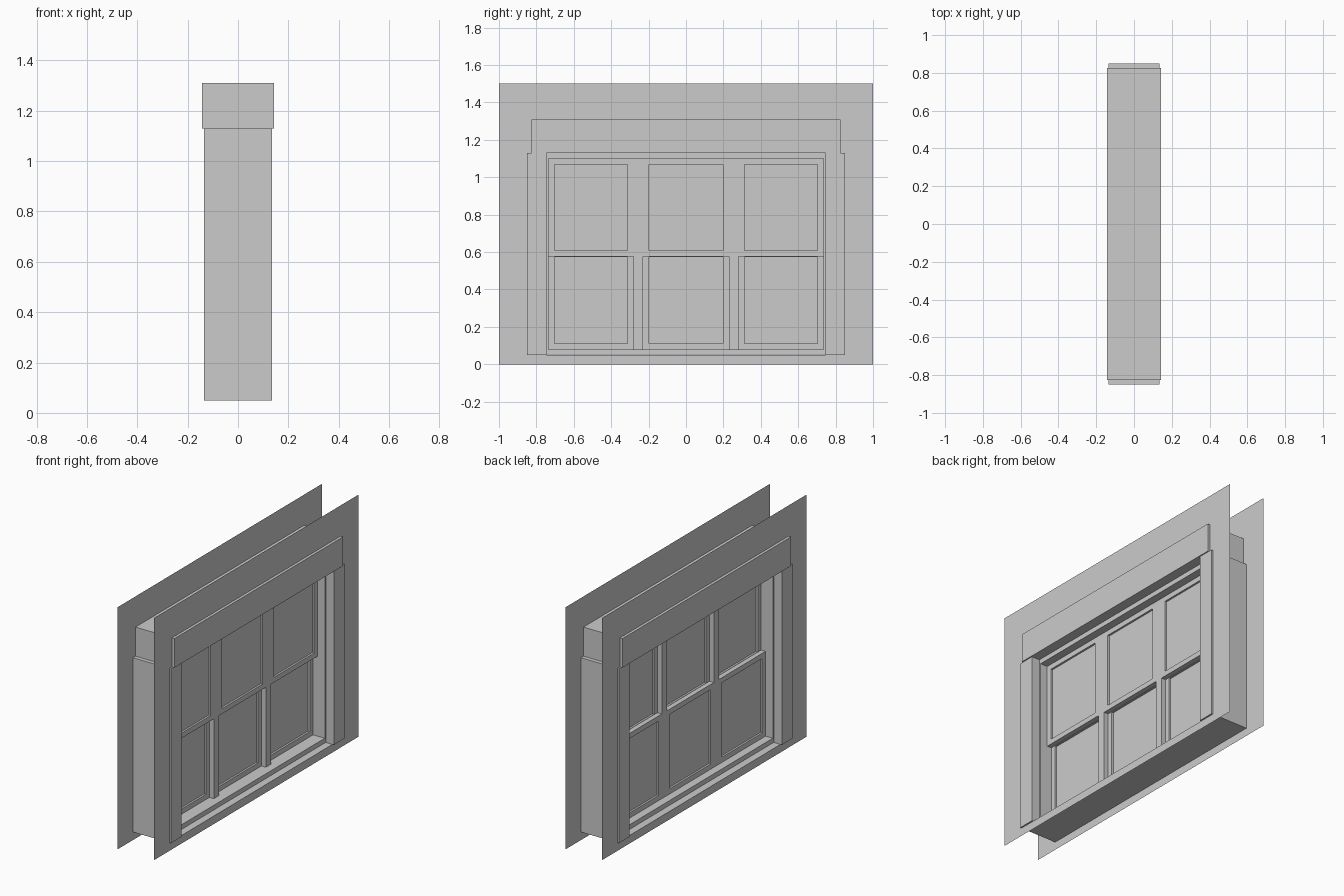
import bpy, bmesh

if "Cube" in bpy.data.objects:
    bpy.data.objects.remove(bpy.data.objects["Cube"])


def add_box(bm, x, y, z):
    """Add an axis-aligned box from (min, max) ranges."""
    v = [bm.verts.new((a, b, c)) for a in x for b in y for c in z]
    for f in ((0, 1, 3, 2), (4, 6, 7, 5), (0, 4, 5, 1),
              (2, 3, 7, 6), (0, 2, 6, 4), (1, 5, 7, 3)):
        bm.faces.new([v[i] for i in f])


def add_ring(bm, x, y, z, w):
    """Add a mitred rectangular frame of width w, depth along x."""
    def loop(px, d):
        return [bm.verts.new((px, a, b)) for a, b in (
            (y[0] + d, z[0] + d), (y[1] - d, z[0] + d),
            (y[1] - d, z[1] - d), (y[0] + d, z[1] - d))]
    loops = [loop(x[0], 0), loop(x[1], 0), loop(x[1], w), loop(x[0], w)]
    for k in range(4):
        a, b = loops[k], loops[(k + 1) % 4]
        for i in range(4):
            j = (i + 1) % 4
            bm.faces.new((a[i], a[j], b[j], b[i]))


def finish(name, bm):
    bmesh.ops.recalc_face_normals(bm, faces=bm.faces)
    mesh = bpy.data.meshes.new(name)
    bm.to_mesh(mesh)
    bm.free()
    obj = bpy.data.objects.new(name, mesh)
    bpy.context.collection.objects.link(obj)
    return obj


def box(name, x, y, z):
    bm = bmesh.new()
    add_box(bm, x, y, z)
    return finish(name, bm)


WALL_X = 0.125
OPEN_Y, OPEN_Z = 0.745, (0.05, 1.13)

# Two thin wall skins with a rectangular opening
for side, sx in (("outer", 1), ("inner", -1)):
    bm = bmesh.new()
    out = [(-1, 0), (1, 0), (1, 1.5), (-1, 1.5)]
    hole = [(-OPEN_Y, OPEN_Z[0]), (OPEN_Y, OPEN_Z[0]),
            (OPEN_Y, OPEN_Z[1]), (-OPEN_Y, OPEN_Z[1])]
    a = [bm.verts.new((sx * WALL_X, *p)) for p in out]
    b = [bm.verts.new((sx * WALL_X, *p)) for p in hole]
    for i in range(4):
        j = (i + 1) % 4
        bm.faces.new((a[i], a[j], b[j], b[i]))
    finish("wall_" + side, bm)

# Header and side jambs run right through the wall
box("header", (-0.142, 0.142), (-0.825, 0.825), (1.13, 1.31))
for side, y in (("left", (-0.85, -OPEN_Y)), ("right", (OPEN_Y, 0.85))):
    box("jamb_" + side, (-0.135, 0.135), y, OPEN_Z)

# Sill sheet closing the bottom of the opening
bm = bmesh.new()
bm.faces.new([bm.verts.new(p) for p in (
    (-WALL_X, -OPEN_Y, 0.05), (WALL_X, -OPEN_Y, 0.05),
    (WALL_X, OPEN_Y, 0.05), (-WALL_X, OPEN_Y, 0.05))])
finish("sill_sheet", bm)

# Inner liner: thick top and bottom, thin sides
bm = bmesh.new()
LINER_X = (-0.08, 0.08)
for z in ((0.051, 0.08), (1.10, 1.13)):
    add_box(bm, LINER_X, (-OPEN_Y, OPEN_Y), z)
for y in ((-OPEN_Y, -0.735), (0.735, OPEN_Y)):
    add_box(bm, LINER_X, y, (0.08, 1.10))
finish("window_liner", bm)

# Mullions between the three bays
for i, y in enumerate(((-0.28, -0.23), (0.23, 0.28))):
    box(f"mullion_{i + 1}", (-0.03, 0.03), y, (0.08, 1.10))

# Sashes: lower ones sit towards -x, upper ones towards +x
for i, y in enumerate(((-0.735, -0.28), (-0.23, 0.23), (0.28, 0.735))):
    for level, x, z in (("lower", (-0.03, 0.0), (0.08, 0.605)),
                        ("upper", (0.0, 0.03), (0.575, 1.10))):
        bm = bmesh.new()
        add_ring(bm, x, y, z, 0.032)
        finish(f"{level}_sash_{i + 1}", bm)
        mid = sum(x) / 2
        box(f"{level}_pane_{i + 1}", (mid - 0.003, mid + 0.003),
            (y[0] + 0.032, y[1] - 0.032), (z[0] + 0.032, z[1] - 0.032))
